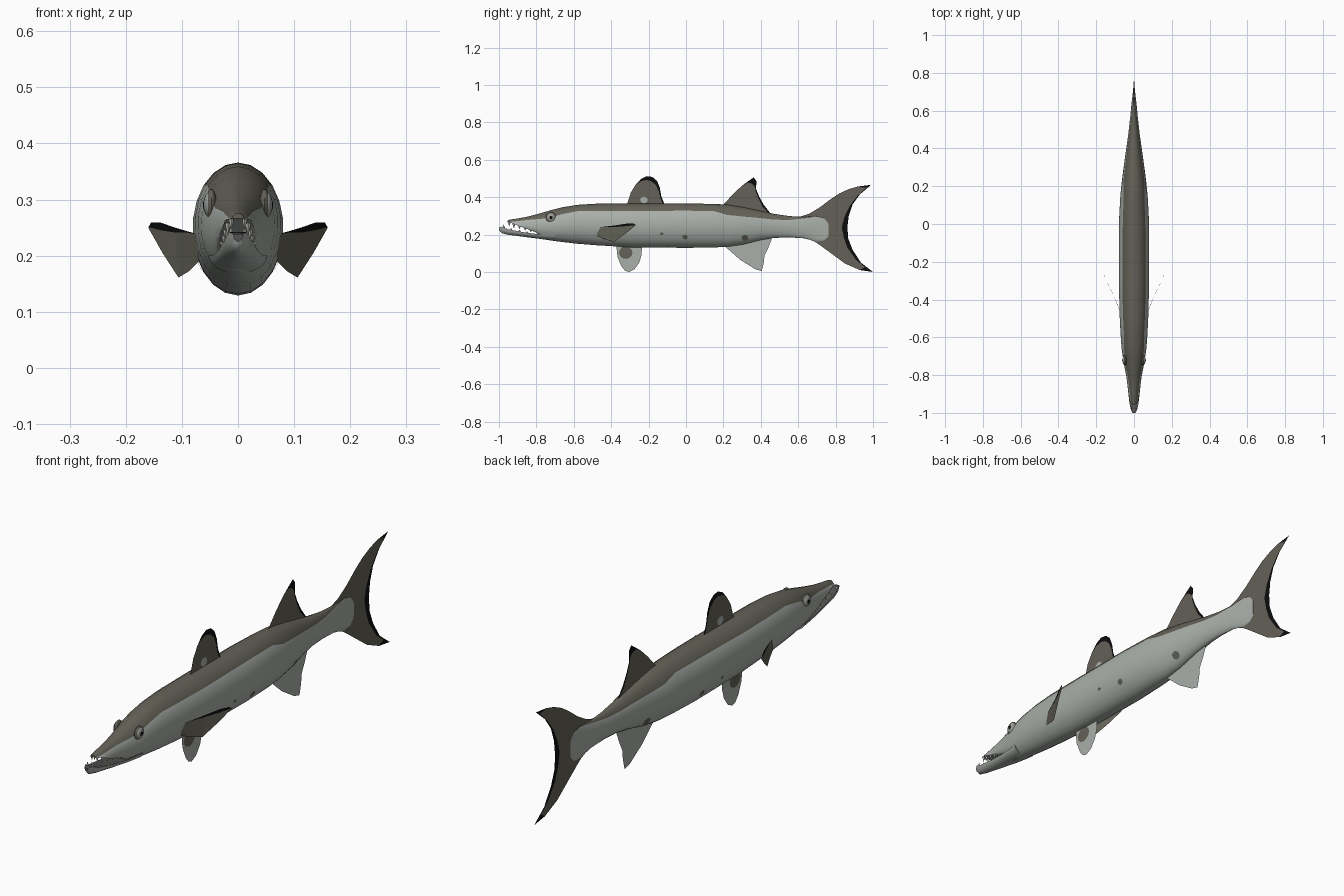
import bpy, bmesh, math
from mathutils import Vector

if "Cube" in bpy.data.objects:
    bpy.data.objects.remove(bpy.data.objects["Cube"])


def mat(name, r, g, b):
    m = bpy.data.materials.new(name)
    m.diffuse_color = (r, g, b, 1)
    m.use_nodes = True
    m.node_tree.nodes["Principled BSDF"].inputs["Base Color"].default_value = m.diffuse_color
    return m


BACK = mat("olive_back", 0.125, 0.12, 0.095)
BELLY = mat("silver_belly", 0.40, 0.43, 0.40)
BLACK = mat("black_edge", 0.004, 0.004, 0.004)
MOUTH = mat("mouth_grey", 0.10, 0.09, 0.09)
TOOTH = mat("tooth_white", 0.75, 0.75, 0.72)
EYE = mat("eye_silver", 0.33, 0.34, 0.32)


def finish(bm, name, mats, smooth=True, recalc=True):
    bmesh.ops.remove_doubles(bm, verts=bm.verts, dist=1e-5)
    if recalc:
        bmesh.ops.recalc_face_normals(bm, faces=bm.faces)
    me = bpy.data.meshes.new(name)
    for f in bm.faces:
        f.smooth = smooth
    bm.to_mesh(me)
    bm.free()
    for m in mats:
        me.materials.append(m)
    ob = bpy.data.objects.new(name, me)
    bpy.context.collection.objects.link(ob)
    if smooth:
        bpy.ops.object.select_all(action='DESELECT')
        ob.select_set(True)
        bpy.context.view_layer.objects.active = ob
        bpy.ops.object.shade_smooth_by_angle(angle=math.radians(50))
    return ob


def loft(rings, colour):
    bm = bmesh.new()
    vs = [[bm.verts.new(p) for p in r] for r in rings]
    n = len(rings[0])
    for i in range(len(vs) - 1):
        for j in range(n):
            k = (j + 1) % n
            f = bm.faces.new((vs[i][j], vs[i][k], vs[i + 1][k], vs[i + 1][j]))
            f.material_index = colour(i, j)
    bm.faces.new(vs[0])
    bm.faces.new(vs[-1][::-1]).material_index = 1
    return bm


# Body stations: y, top, bottom, half width, colour boundary height
BODY = [(-.955, .276, .225, .014, .266), (-.94, .28, .215, .022, .268),
        (-.90, .286, .20, .029, .272), (-.85, .295, .19, .035, .278),
        (-.80, .308, .18, .042, .282), (-.775, .315, .176, .047, .284),
        (-.72, .331, .168, .057, .292), (-.66, .346, .160, .066, .31),
        (-.58, .359, .151, .072, .325), (-.48, .365, .143, .077, .326),
        (-.30, .366, .132, .081, .325), (0, .366, .129, .081, .328),
        (.15, .364, .131, .073, .325), (.22, .36, .135, .065, .305),
        (.30, .347, .146, .055, .297), (.40, .326, .171, .041, .288),
        (.47, .311, .182, .031, .28), (.55, .299, .185, .022, .278),
        (.63, .294, .18, .014, .286), (.70, .298, .163, .006, .295),
        (.74, .288, .168, .002, .285), (.762, .262, .19, .001, .258)]
MOUTH_LINE = {0: .266, 1: .264, 2: .248, 3: .23, 4: .211}

rings = []
for i, (y, top, bot, hw, zb) in enumerate(BODY):
    c, h = (top + bot) / 2, (top - bot) / 2
    tb = math.asin(max(-1, min(.97, (zb - c) / h)))
    angs = [math.pi / 2 + (tb - math.pi / 2) * k / 3 for k in range(3)]
    angs += [tb + (-math.pi / 2 - tb) * k / 8 for k in range(9)]
    low = MOUTH_LINE.get(i, 0)
    right = [(hw * math.cos(t), y, max(low, c + h * math.sin(t))) for t in angs]
    rings.append(right + [(-x, yy, z) for x, yy, z in right[-2:0:-1]])
bm = loft(rings, lambda i, j: 0 if j < 3 or j >= 19 else 1)
for f in bm.faces:
    m = f.calc_center_median()
    if m.y < -.8 and abs(f.normal.z) > .9 and m.z < .27:
        f.material_index = 2
finish(bm, "body", [BACK, BELLY, MOUTH])

# Lower jaw: y, top, bottom, half width
JAW = [(-1.0, .238, .224, .008), (-.985, .242, .207, .016), (-.95, .228, .199, .024),
       (-.86, .211, .187, .034), (-.78, .201, .177, .043), (-.70, .20, .168, .052)]
rings = [[(hw * math.cos(math.pi * k / 10), y, t - (t - b) * math.sin(math.pi * k / 10))
          for k in range(11)] for y, t, b, hw in JAW]
finish(loft(rings, lambda i, j: 0 if j == 10 else 1), "lower_jaw", [MOUTH, BELLY])

# Teeth: small cones along both jaws
bm = bmesh.new()
TEETH = [(-.945, .266, .012, -.022), (-.92, .258, .018, -.026), (-.89, .246, .022, -.018),
         (-.86, .236, .025, -.016), (-.83, .224, .028, -.010),
         (-.975, .236, .012, .018), (-.935, .222, .02, .013), (-.89, .215, .024, .012),
         (-.85, .208, .028, .010)]
for y, z, x, h in TEETH:
    for s in (-1, 1):
        base = [bm.verts.new((s * x + .005 * a, y + .008 * b, z))
                for a, b in ((1, 0), (0, 1), (-1, 0), (0, -1))]
        tip = bm.verts.new((s * x, y, z + h))
        for k in range(4):
            bm.faces.new((base[k], base[(k + 1) % 4], tip))
finish(bm, "teeth", [TOOTH], False)


# Fins are thin sheets: strips run from root to outline, with a dark rim
def fin(name, root_a, root_b, outline, rim, mats):
    a, b, n = Vector(root_a), Vector(root_b), len(outline)
    bm = bmesh.new()
    cols = []
    for i, p in enumerate(outline):
        r = a.lerp(b, i / (n - 1))
        t = Vector(p)
        e = t + (r - t).normalized() * rim[i]
        cols.append([bm.verts.new((0, *q)) for q in (r, e, t)])
    for p, q, i in zip(cols, cols[1:], range(n)):
        bm.faces.new((p[0], p[1], q[1], q[0]))
        if rim[i] or rim[i + 1]:
            bm.faces.new((p[1], p[2], q[2], q[1])).material_index = 1
    return finish(bm, name, mats, False)


fin("front_dorsal_fin", (-.30, .345), (-.13, .345),
    [(-.315, .362), (-.295, .425), (-.27, .465), (-.24, .498), (-.21, .512), (-.18, .508),
     (-.155, .487), (-.14, .45), (-.132, .405), (-.115, .362)],
    [0, 0, 0, .012, .02, .024, .024, .02, .014, .008], [BACK, BLACK])
fin("rear_dorsal_fin", (.22, .335), (.42, .30),
    [(.20, .36), (.25, .415), (.30, .462), (.335, .487), (.362, .506), (.377, .485),
     (.374, .445), (.39, .405), (.415, .36), (.45, .315)],
    [0, 0, 0, .01, .035, .03, .012, .014, .014, .006], [BACK, BLACK])
fin("anal_fin", (.23, .16), (.43, .20),
    [(.21, .135), (.25, .10), (.29, .065), (.33, .04), (.37, .015), (.405, .005),
     (.416, .05), (.42, .09), (.44, .13), (.458, .175)], [0] * 10, [BELLY])
fin("pelvic_fin", (-.36, .15), (-.24, .15),
    [(-.372, .135), (-.366, .08), (-.345, .03), (-.325, .006), (-.305, 0), (-.275, .015),
     (-.25, .05), (-.238, .09), (-.235, .135)], [0] * 9, [BELLY])
fin("tail_fin", (.64, .285), (.64, .19),
    [(.61, .295), (.66, .312), (.715, .345), (.77, .387), (.82, .42), (.87, .443),
     (.92, .457), (.99, .466), (.93, .415), (.89, .36), (.87, .30), (.863, .24),
     (.867, .18), (.89, .12), (.935, .05), (1.0, 0), (.93, .01), (.85, .045),
     (.77, .107), (.705, .155), (.65, .177)],
    [0, 0, 0, 0, 0, 0, .002, .03, .014, .016, .024, .03, .024, .03, .03, .05, .002, 0, 0, 0, 0],
    [BACK, BLACK])

# Pectoral fins: (lower, upper) point pairs from base to tip
PEC = [((.070, -.475, .19), (.070, -.475, .238)), ((.088, -.425, .172), (.092, -.42, .244)),
       ((.106, -.385, .161), (.112, -.37, .25)), ((.134, -.325, .204), (.138, -.315, .259)),
       ((.160, -.268, .25), (.155, -.28, .259))]
for side, s in (("left", -1), ("right", 1)):
    bm = bmesh.new()
    cols = []
    for i, (lo, up) in enumerate(PEC):
        lo, up = Vector(lo), Vector(up)
        e = up.lerp(lo, (0, .04, .1, .25, .9)[i])
        cols.append([bm.verts.new((s * q.x, q.y, q.z)) for q in (lo, e, up)])
    for p, q in zip(cols, cols[1:]):
        bm.faces.new((p[0], p[1], q[1], q[0]))
        bm.faces.new((p[1], p[2], q[2], q[1])).material_index = 1
    finish(bm, side + "_pectoral_fin", [BACK, BLACK], False)


def surface_x(y, z):
    for p, q in zip(BODY, BODY[1:]):
        if p[0] <= y <= q[0]:
            k = (y - p[0]) / (q[0] - p[0])
            top, bot, hw = (p[n] + (q[n] - p[n]) * k for n in (1, 2, 3))
            d = (z - (top + bot) / 2) / ((top - bot) / 2)
            return hw * math.sqrt(max(0, 1 - d * d))
    return 0


# Dark spots on flanks and pelvic fin
def spot(name, y, z, ry, rz, mt, x=None):
    bm = bmesh.new()
    for s in (-1, 1):
        pts = []
        for k in range(12):
            a = 2 * math.pi * k / 12
            py, pz = y + ry * math.cos(a), z + rz * math.sin(a)
            px = surface_x(py, pz) + .0015 if x is None else x
            pts.append(bm.verts.new((s * px, py, pz)))
        bm.faces.new(pts if s > 0 else pts[::-1])
    finish(bm, name, [mt], False, False)


spot("flank_spot_rear", .315, .182, .018, .016, BACK)
spot("flank_spot_middle", -.005, .186, .014, .012, BACK)
spot("flank_spot_front", -.13, .205, .01, .007, BACK)
spot("pelvic_spot", -.322, .103, .036, .033, BACK, .001)
spot("dorsal_spot", -.225, .385, .02, .018, BELLY, .001)


# Eyes
def ball(name, x, r, flat, mt):
    for side, s in (("left", -1), ("right", 1)):
        bm = bmesh.new()
        bmesh.ops.create_uvsphere(bm, u_segments=16, v_segments=10, radius=r)
        for v in bm.verts:
            v.co = (s * x + v.co.x * flat, v.co.y - .722, v.co.z + .291)
        finish(bm, side + name, [mt])


ball("_eye_socket", .0475, .028, .35, BACK)
ball("_eye", .05, .023, .5, EYE)
ball("_pupil", .0585, .010, .4, BLACK)
